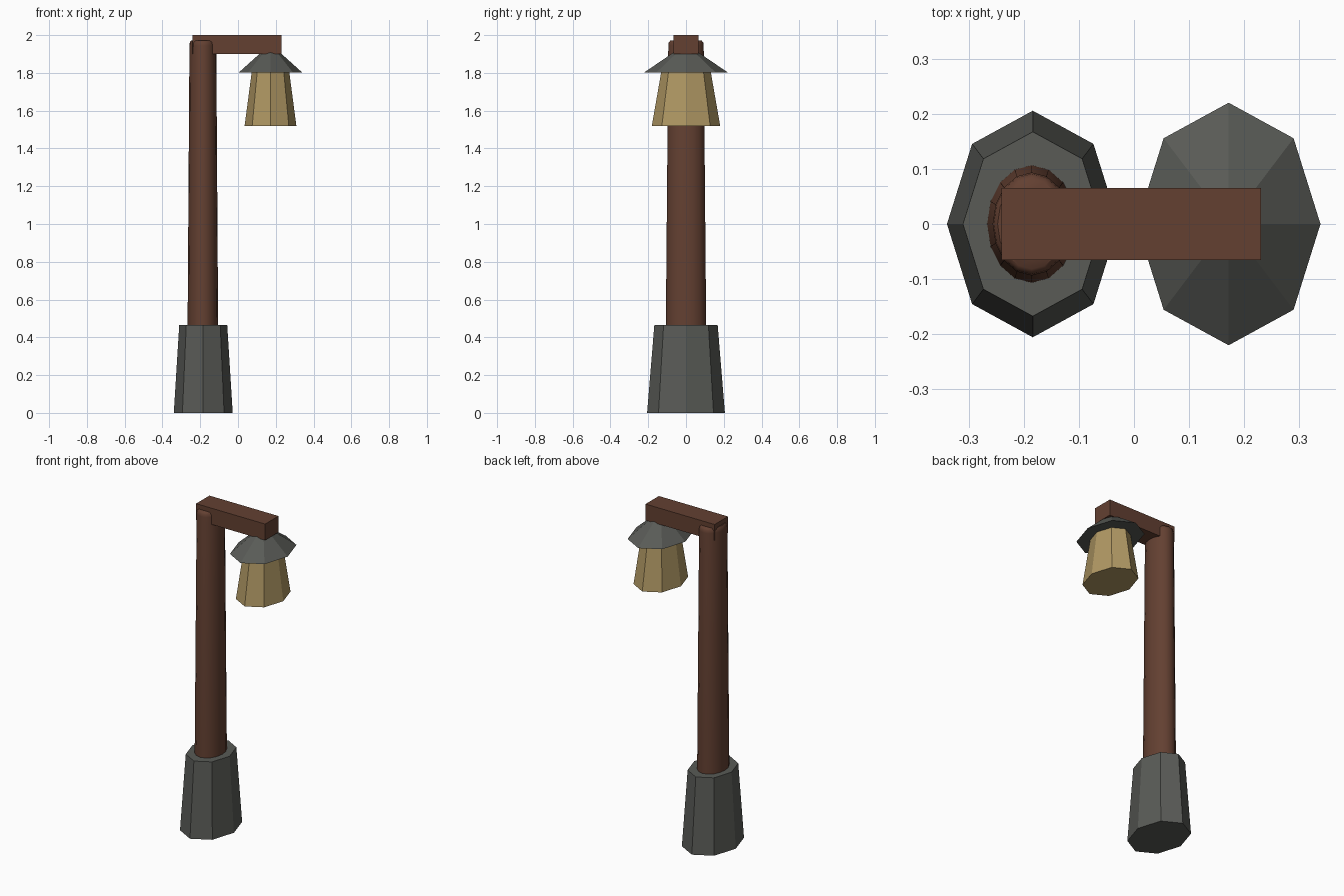
import bpy
import bmesh
import math

if "Cube" in bpy.data.objects:
    bpy.data.objects.remove(bpy.data.objects["Cube"])


def material(name, rgb):
    m = bpy.data.materials.new(name)
    m.diffuse_color = (*rgb, 1)
    m.use_nodes = True
    m.node_tree.nodes["Principled BSDF"].inputs["Base Color"].default_value = m.diffuse_color
    return m


stone = material("dark_grey", (0.100, 0.104, 0.094))
wood = material("brown_wood", (0.125, 0.051, 0.031))
glow = material("tan_glass", (0.43, 0.31, 0.125))

DEPTH = 1.32  # round parts are stretched along y


def loft(name, x, rings, sides, mat):
    """Stack of elliptical rings (x radius, z) with closed ends; radius 0 is a tip."""
    bm = bmesh.new()
    loops = []
    for r, z in rings:
        if r == 0:
            loops.append([bm.verts.new((x, 0, z))])
            continue
        angles = [2 * math.pi * i / sides for i in range(sides)]
        loops.append([bm.verts.new((x + r * math.cos(a), r * DEPTH * math.sin(a), z))
                      for a in angles])
    for low, high in zip(loops, loops[1:]):
        for i in range(sides):
            j = (i + 1) % sides
            top = [high[0]] if len(high) == 1 else [high[j], high[i]]
            bm.faces.new([low[i], low[j], *top])
    bm.faces.new(loops[0][::-1])
    if len(loops[-1]) > 1:
        bm.faces.new(loops[-1])
    me = bpy.data.meshes.new(name)
    bm.to_mesh(me)
    bm.free()
    ob = bpy.data.objects.new(name, me)
    bpy.context.collection.objects.link(ob)
    me.materials.append(mat)
    return ob


# Octagonal stone foot
loft("base", -0.184, [(0.156, 0), (0.127, 0.465)], 8, stone)

# Smooth tapered post with a softened top rim
post = loft("post", -0.186, [(0.081, 0.44), (0.071, 1.945), (0.069, 1.962),
                             (0.062, 1.972)], 16, wood)
bpy.context.view_layer.objects.active = post
post.select_set(True)
bpy.ops.object.shade_smooth_by_angle(angle=math.radians(50))
post.select_set(False)

# Square cross arm
bpy.ops.mesh.primitive_cube_add(size=1, location=(-0.005, 0, 1.95))
arm = bpy.context.object
arm.name = "arm"
arm.scale = (0.472, 0.13, 0.1)
arm.data.materials.append(wood)

# Hanging lamp: flared shade and pointed cap
loft("lamp_shade", 0.172, [(0.137, 1.52), (0.098, 1.815)], 8, glow)
loft("lamp_cap", 0.172, [(0.167, 1.803), (0, 1.953)], 8, stone)
